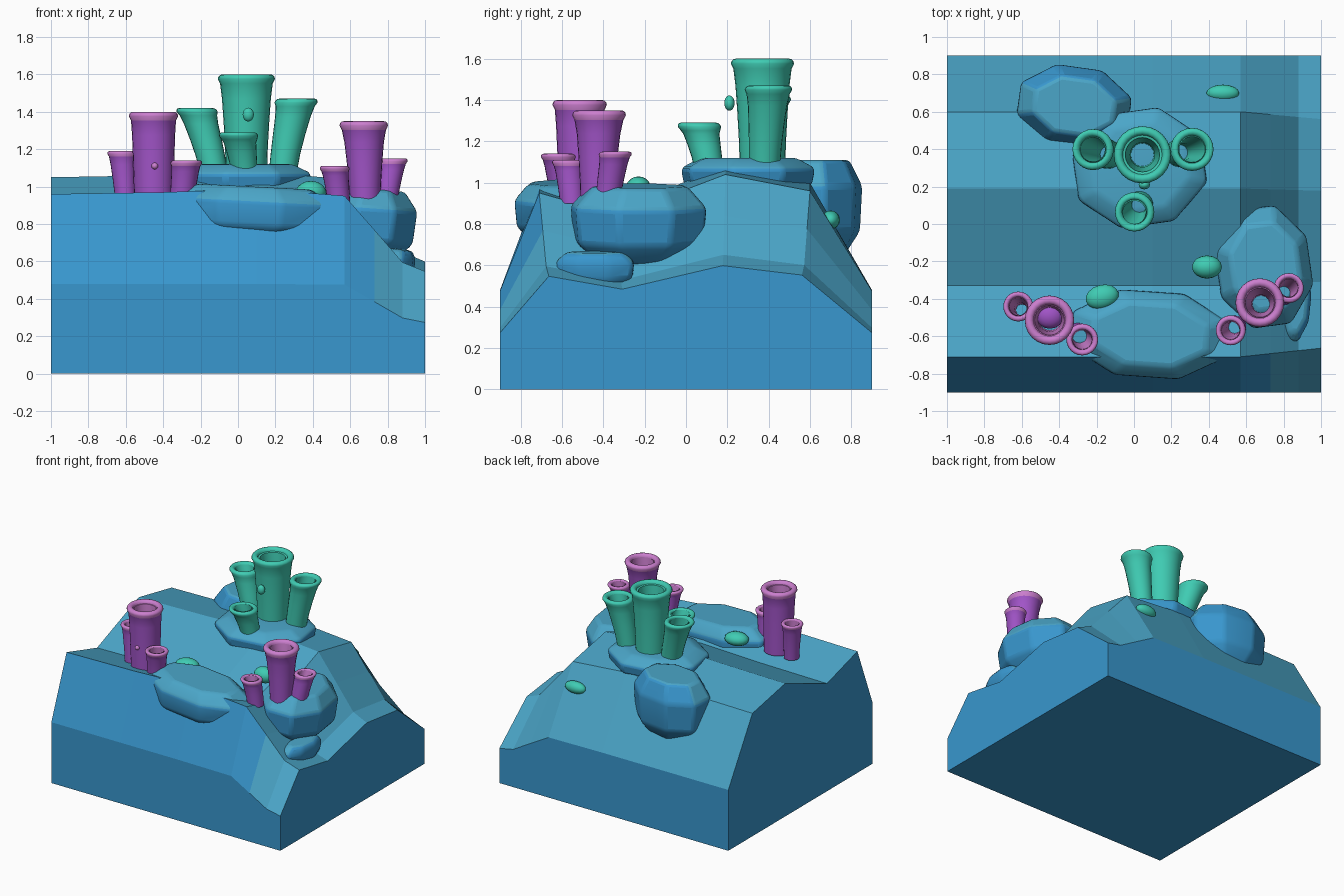
import bpy, bmesh, math
from mathutils import Vector, Matrix

cube = bpy.data.objects.get("Cube")
if cube:
    bpy.data.objects.remove(cube, do_unlink=True)


def material(name, rgb):
    m = bpy.data.materials.new(name)
    m.use_nodes = True
    m.diffuse_color = (*rgb, 1)
    m.node_tree.nodes["Principled BSDF"].inputs["Base Color"].default_value = (*rgb, 1)
    return m


BLUE = material("deep blue rock", (0.04, 0.31, 0.62))
TEAL = material("light blue rock", (0.07, 0.38, 0.58))
GREEN = material("sea green", (0.05, 0.6, 0.45))
PURPLE = material("purple", (0.36, 0.09, 0.58))
PINK = material("pink rim", (0.6, 0.21, 0.62))


def finish(bm, name, mats, smooth=None, bevel=0):
    bmesh.ops.recalc_face_normals(bm, faces=bm.faces)
    mesh = bpy.data.meshes.new(name)
    bm.to_mesh(mesh)
    bm.free()
    for m in mats:
        mesh.materials.append(m)
    ob = bpy.data.objects.new(name, mesh)
    bpy.context.collection.objects.link(ob)
    if bevel:
        mod = ob.modifiers.new("soft edges", "BEVEL")
        mod.width, mod.segments = bevel, 2
        mod.limit_method = "NONE"
    if smooth:
        bpy.ops.object.select_all(action="DESELECT")
        bpy.context.view_layer.objects.active = ob
        ob.select_set(True)
        bpy.ops.object.shade_smooth_by_angle(angle=math.radians(smooth))
    return ob


def colour_by_slope(bm, limit):
    # upward faces are light, steep ones deep blue
    bmesh.ops.recalc_face_normals(bm, faces=bm.faces)
    for f in bm.faces:
        f.material_index = 1 if f.normal.z > limit else 0


def bridge(bm, a, b, closed=True):
    n = len(a)
    return [bm.faces.new((a[i], a[(i + 1) % n], b[(i + 1) % n], b[i]))
            for i in range(n if closed else n - 1)]


# Ground block: one ridge section, lowered towards the +x end
def terrain():
    section = [(-0.9, 0.48), (-0.71, 0.96), (-0.33, 0.85),
               (0.19, 1.05), (0.6, 0.97), (0.9, 0.48)]
    columns = [(-1, 1), (-0.4, 1.01), (0.1, 1.03), (0.57, 0.99),
               (0.73, 0.8), (0.88, 0.62), (1, 0.57)]
    bm = bmesh.new()
    loops = []
    for x, f in columns:
        squeeze = 1 - 0.065 * max(0, (x - 0.57) / 0.43)
        pts = [(-0.9, 0)]
        pts += [(y if abs(y) > 0.8 else y * squeeze,
                 z * (min(f, 1) if abs(y) > 0.8 else f)) for y, z in section]
        pts += [(0.9, 0)]
        loops.append([bm.verts.new((x, y, z)) for y, z in pts])
    for a, b in zip(loops, loops[1:]):
        bridge(bm, a, b)
    bm.faces.new(loops[0])
    bm.faces.new(loops[-1])
    colour_by_slope(bm, 0.42)
    finish(bm, "ground", [BLUE, TEAL])


# Boulders: chunky eight-sided stones with softened edges
def rock(name, centre, half, turn=0, tilt=0, top=0.72):
    bm = bmesh.new()
    rings = []
    for z, s in [(-1, 0.62), (-0.5, 0.95), (0.45, 1), (1, top)]:
        ring = []
        for i in range(8):
            a = math.radians(22.5 + 45 * i)
            k = s / math.cos(math.radians(22.5))
            ring.append(bm.verts.new((half[0] * k * math.cos(a),
                                      half[1] * k * math.sin(a), half[2] * z)))
        rings.append(ring)
    for a, b in zip(rings, rings[1:]):
        bridge(bm, a, b)
    bm.faces.new(rings[0])
    bm.faces.new(rings[-1])
    bm.transform(Matrix.Translation(centre) @ Matrix.Rotation(math.radians(turn), 4, "Z")
                 @ Matrix.Rotation(math.radians(tilt), 4, "Y"))
    colour_by_slope(bm, 0.5)
    finish(bm, name, [BLUE, TEAL], 30, 0.02)


# Tube sponges: leaning flared tubes with a rounded lip and an open bore
def tube(name, base, top, r0, r1, mats):
    base, top = Vector(base), Vector(top)
    h = top.z - base.z
    lip = min(0.04, r1 * 0.3)
    body = [(t, r0 + (r1 - lip * 0.3 - r0) * t ** 1.4) for t in (0, 0.25, 0.5, 0.75)]
    body.append((1 - lip * 1.2 / h, r1 - lip * 0.3))
    rim = []
    for i in range(7):
        a = math.pi * i / 6
        rim.append((1 - lip * (0.6 - 0.6 * math.sin(a)) / h,
                    r1 - lip * 0.6 * (1 - math.cos(a))))
    bore = [(1 - 0.1 * h, r1 * 0.6), (0.4, r0 * 0.6), (0.02, r0 * 0.55)]
    bm = bmesh.new()
    rings = []
    for t, r in body + rim + bore:
        c = base.lerp(top, t ** 1.2)
        c.z = base.z + h * t
        rings.append([bm.verts.new((c.x + r * math.cos(math.tau * i / 24),
                                    c.y + r * math.sin(math.tau * i / 24), c.z))
                      for i in range(24)])
    for k, (a, b) in enumerate(zip(rings, rings[1:])):
        for f in bridge(bm, a, b):
            f.material_index = len(mats) - 1 if k >= len(body) - 1 else 0
    bridge(bm, rings[-1], rings[0])
    finish(bm, name, mats, 50)


# Round polyps
def blob(name, centre, size, mat, turn=0):
    bm = bmesh.new()
    bmesh.ops.create_uvsphere(bm, u_segments=16, v_segments=10, radius=1)
    bm.transform(Matrix.Translation(centre) @ Matrix.Rotation(math.radians(turn), 4, "Z")
                 @ Matrix.Diagonal((*size, 1)))
    finish(bm, name, [mat], 60)


terrain()

rock("peak_rock", (0.03, 0.3, 1.03), (0.35, 0.31, 0.09), 8)
rock("back_rock", (-0.32, 0.63, 0.88), (0.3, 0.21, 0.23), -8)
rock("side_rock", (0.69, -0.23, 0.8), (0.25, 0.32, 0.185), 8, 4)
rock("small_side_rock", (0.86, -0.44, 0.58), (0.08, 0.19, 0.085), -6, 8)
rock("front_rock", (0.08, -0.59, 0.86), (0.42, 0.23, 0.14), -4, 3)

green = [GREEN]
tube("tall_green_tube", (0.045, 0.37, 1.08), (0.045, 0.37, 1.6), 0.11, 0.153, green)
tube("right_green_tube", (0.24, 0.38, 1.08), (0.315, 0.4, 1.47), 0.075, 0.115, green)
tube("left_green_tube", (-0.13, 0.37, 1.08), (-0.225, 0.4, 1.42), 0.075, 0.11, green)
tube("front_green_tube", (0.035, 0.11, 1.07), (0.0, 0.06, 1.29), 0.07, 0.105, green)

violet = [PURPLE, PINK]
tube("left_large_tube", (-0.45, -0.51, 0.9), (-0.452, -0.515, 1.4), 0.105, 0.132, violet)
tube("left_outer_tube", (-0.6, -0.46, 0.9), (-0.62, -0.44, 1.19), 0.055, 0.08, violet)
tube("left_inner_tube", (-0.3, -0.59, 0.9), (-0.275, -0.62, 1.14), 0.065, 0.085, violet)
tube("right_large_tube", (0.68, -0.43, 0.9), (0.672, -0.42, 1.35), 0.08, 0.13, violet)
tube("right_inner_tube", (0.54, -0.55, 0.9), (0.515, -0.57, 1.11), 0.06, 0.08, violet)
tube("right_outer_tube", (0.79, -0.38, 0.9), (0.83, -0.34, 1.15), 0.06, 0.08, violet)

blob("inner_purple_polyp", (-0.45, -0.49, 1.11), (0.075, 0.07, 0.05), PURPLE)
blob("purple_wart", (-0.445, -0.62, 1.11), (0.018, 0.02, 0.018), PINK)
blob("green_wart", (0.055, 0.21, 1.385), (0.03, 0.025, 0.037), GREEN)
blob("valley_polyp", (0.39, -0.23, 0.97), (0.08, 0.062, 0.06), GREEN)
blob("ridge_polyp", (-0.17, -0.39, 0.96), (0.09, 0.065, 0.05), GREEN, 15)
blob("back_polyp", (0.475, 0.7, 0.82), (0.088, 0.045, 0.045), GREEN)
